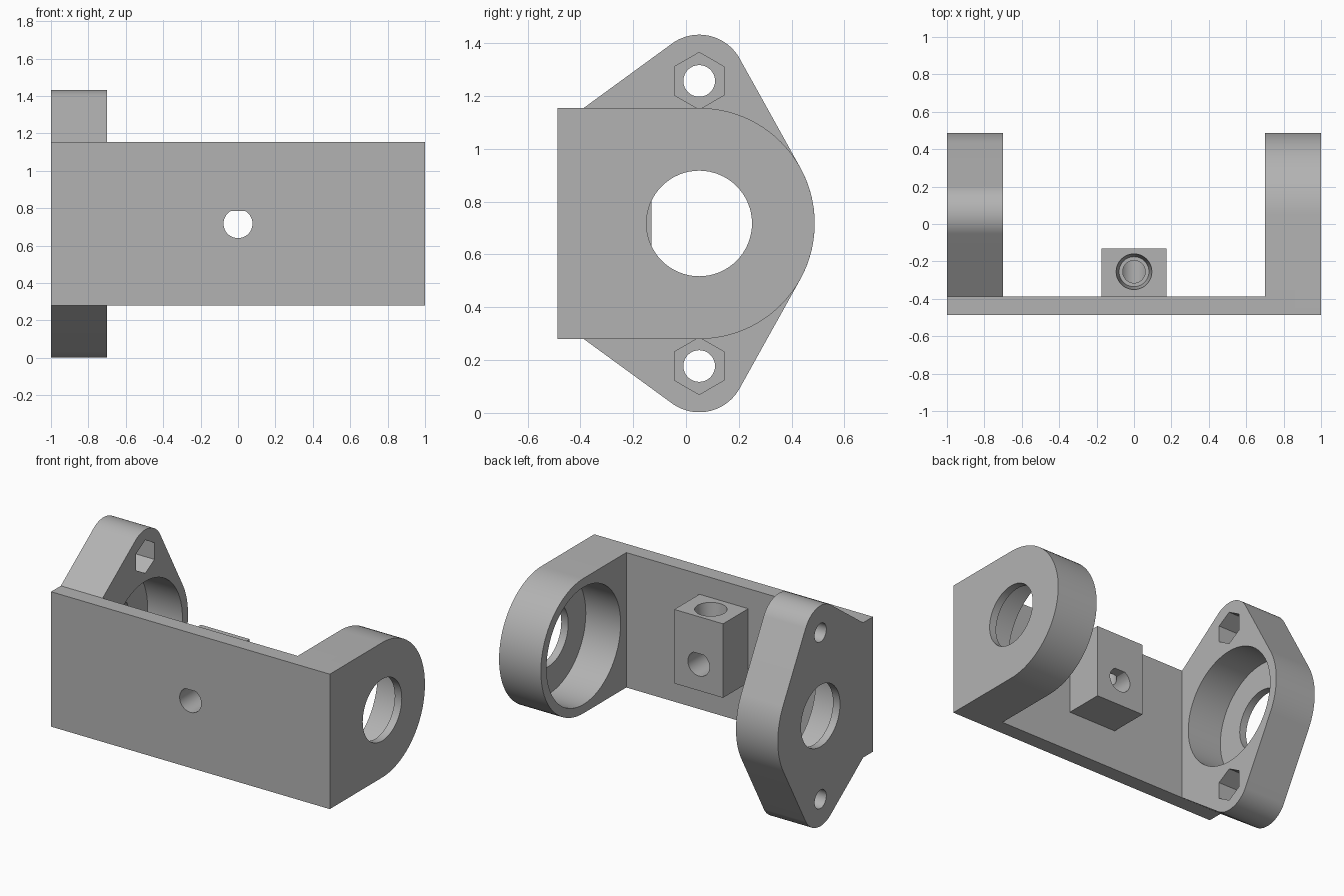
import bpy, bmesh, math

if "Cube" in bpy.data.objects:
    bpy.data.objects.remove(bpy.data.objects["Cube"], do_unlink=True)

grey = bpy.data.materials.new("plain grey")
grey.use_nodes = True
grey.diffuse_color = (0.45, 0.45, 0.45, 1)
grey.node_tree.nodes["Principled BSDF"].inputs["Base Color"].default_value = grey.diffuse_color

# Main dimensions
FRONT, INNER = -0.4875, -0.3875
AXIS_Y, AXIS_Z = 0.05, 0.7175
EAR_R, LUG_R, LUG_D = 0.4375, 0.175, 0.54
LOW, HIGH = AXIS_Z - EAR_R, AXIS_Z + EAR_R


def arc(cx, cy, r, start, end, steps=48):
    """Points on a circle, angles in degrees."""
    angles = [math.radians(start + (end - start) * i / steps) for i in range(steps + 1)]
    return [(cx + r * math.cos(a), cy + r * math.sin(a)) for a in angles]


def circle(cx, cy, r, sides=64, turn=0):
    return arc(cx, cy, r, turn, turn + 360, sides)[:-1]


def box(x0, x1, y0, y1):
    return [(x0, y0), (x1, y0), (x1, y1), (x0, y1)]


def prism(name, axis, outline, start, end, end_outline=None):
    """Extrude an outline along an axis, optionally tapering to another."""
    place = {"x": lambda p, h: (h, p[0], p[1]),
             "y": lambda p, h: (p[0], h, p[1]),
             "z": lambda p, h: (p[0], p[1], h)}[axis]
    bm = bmesh.new()
    a = [bm.verts.new(place(p, start)) for p in outline]
    b = [bm.verts.new(place(p, end)) for p in end_outline or outline]
    bm.faces.new(a)
    bm.faces.new(b)
    for i in range(len(a)):
        j = (i + 1) % len(a)
        bm.faces.new((a[i], a[j], b[j], b[i]))
    bmesh.ops.recalc_face_normals(bm, faces=bm.faces)
    mesh = bpy.data.meshes.new(name)
    bm.to_mesh(mesh)
    bm.free()
    mesh.materials.append(grey)
    obj = bpy.data.objects.new(name, mesh)
    bpy.context.collection.objects.link(obj)
    return obj


def combine(target, tool, operation):
    """Apply an exact boolean and remove the tool."""
    mod = target.modifiers.new("combine", "BOOLEAN")
    mod.operation, mod.object, mod.solver = operation, tool, "EXACT"
    bpy.context.view_layer.objects.active = target
    bpy.ops.object.modifier_apply(modifier=mod.name)
    bpy.data.objects.remove(tool, do_unlink=True)


# Left ear: square at the front, round at the back
left_profile = [(FRONT, HIGH)] + arc(AXIS_Y, AXIS_Z, EAR_R, 90, -90) + [(FRONT, LOW)]

# Right ear: the same hub wrapped together with two bolt lugs
lug_y, lug_z = INNER - AXIS_Y, HIGH - (AXIS_Z + LUG_D)
slope_start = (math.degrees(math.atan2(lug_z, lug_y)) % 360
               - math.degrees(math.acos(LUG_R / math.hypot(lug_y, lug_z))))
tangent = math.degrees(math.asin((EAR_R - LUG_R) / LUG_D))
upper = [(FRONT, HIGH), (INNER, HIGH)] + arc(AXIS_Y, AXIS_Z + LUG_D, LUG_R, slope_start, tangent)
lower = [(y, 2 * AXIS_Z - z) for y, z in reversed(upper)]
right_profile = upper + arc(AXIS_Y, AXIS_Z, EAR_R, tangent, -tangent) + lower

# Solid body
bracket = prism("bracket", "y", box(-0.85, 0.85, LOW, HIGH), FRONT, INNER)
combine(bracket, prism("left_ear", "x", left_profile, 0.7, 1), "UNION")
combine(bracket, prism("right_ear", "x", right_profile, -1, -0.7), "UNION")
combine(bracket, prism("screw_block", "y", box(-0.175, 0.175, 0.545, 1.025), -0.44, -0.13), "UNION")

# Bearing pockets open inward, with a smaller shaft hole through the outer lip
for side in (-1, 1):
    combine(bracket, prism("bearing_pocket", "x", circle(AXIS_Y, AXIS_Z, 0.38),
                           side * 0.6, side * 0.95), "DIFFERENCE")
    combine(bracket, prism("shaft_hole", "x", circle(AXIS_Y, AXIS_Z, 0.2),
                           side * 0.9, side * 1.1), "DIFFERENCE")

# Bolt holes with hexagonal nut recesses on the inner face
for z in (AXIS_Z - LUG_D, AXIS_Z + LUG_D):
    combine(bracket, prism("nut_recess", "x", circle(AXIS_Y, z, 0.108, 6, 30), -0.85, -0.6), "DIFFERENCE")
    combine(bracket, prism("bolt_hole", "x", circle(AXIS_Y, z, 0.06, 32), -1.1, -0.8), "DIFFERENCE")

# Flat-topped rod hole through the plate and block
combine(bracket, prism("rod_hole", "y", arc(0, AXIS_Z, 0.0775, 119, 421), -0.6, 0), "DIFFERENCE")

# Vertical screw hole with a tapered insert seat
combine(bracket, prism("screw_hole", "z", circle(0, -0.255, 0.06, 48), AXIS_Z, 1.1), "DIFFERENCE")
combine(bracket, prism("insert_seat", "z", circle(0, -0.255, 0.08, 48), 0.87, 1.04,
                       circle(0, -0.255, 0.097, 48)), "DIFFERENCE")

# Smooth curved walls, sharp edges
bpy.ops.object.select_all(action="DESELECT")
bracket.select_set(True)
bpy.context.view_layer.objects.active = bracket
bpy.ops.object.shade_smooth_by_angle(angle=math.radians(25))
